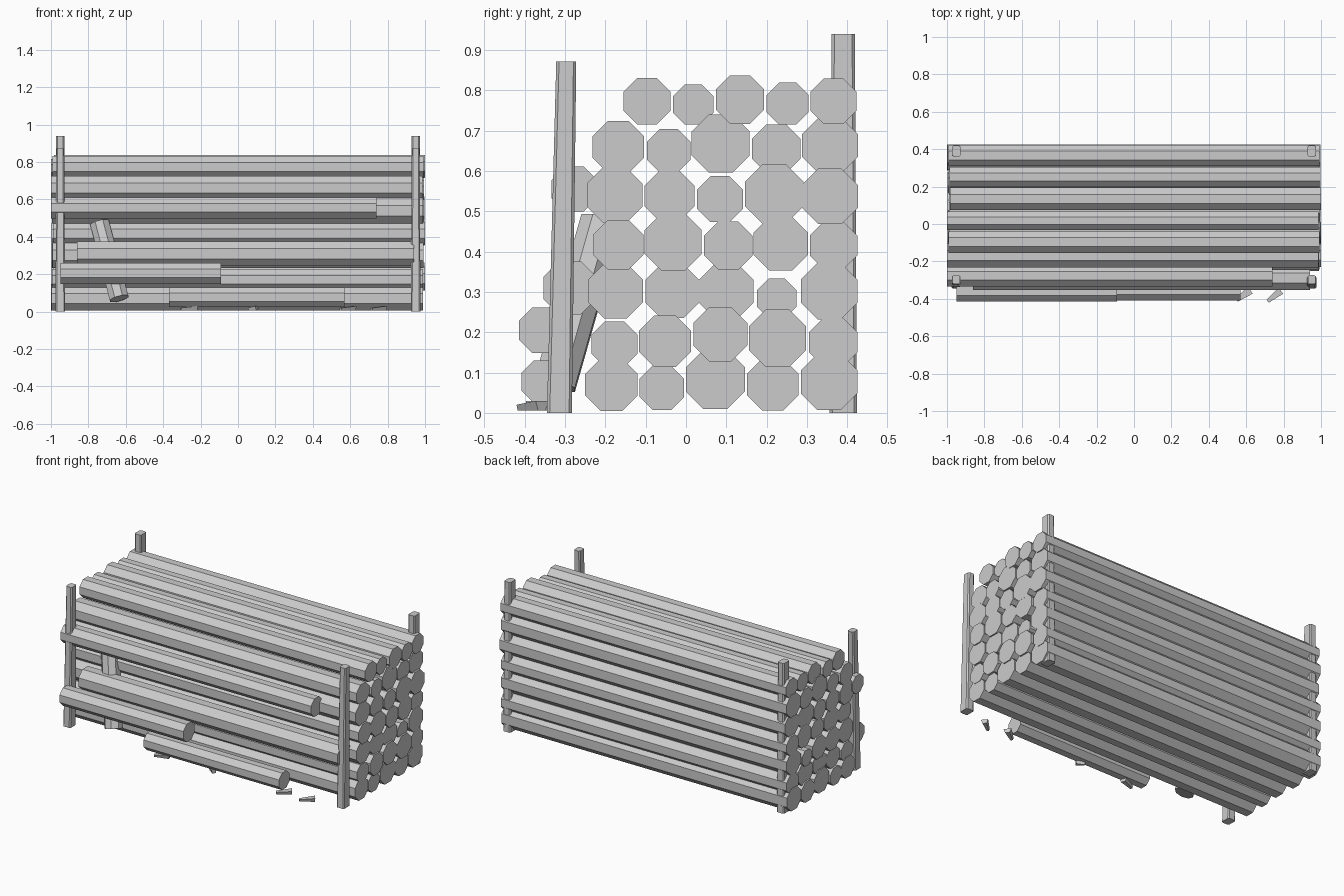
import bpy, bmesh, math, random
from mathutils import Vector, Matrix

random.seed(4)
cube = bpy.data.objects.get("Cube")
if cube:
    bpy.data.objects.remove(cube)

wood = bpy.data.materials.new("grey_wood")
wood.use_nodes = True
wood.diffuse_color = (0.6, 0.6, 0.6, 1)
wood.node_tree.nodes["Principled BSDF"].inputs["Base Color"].default_value = (0.6, 0.6, 0.6, 1)


def finish(name, bm):
    bmesh.ops.recalc_face_normals(bm, faces=bm.faces)
    mesh = bpy.data.meshes.new(name)
    bm.to_mesh(mesh)
    bm.free()
    mesh.materials.append(wood)
    obj = bpy.data.objects.new(name, mesh)
    bpy.context.collection.objects.link(obj)
    return obj


def log(name, start, end, r):
    """Eight-sided log between two points, r measured to the flats."""
    start, end = Vector(start), Vector(end)
    axis = end - start
    bm = bmesh.new()
    R = r / math.cos(math.pi / 8)
    bmesh.ops.create_cone(bm, cap_ends=True, segments=8, radius1=R, radius2=R,
                          depth=axis.length,
                          matrix=Matrix.Rotation(math.pi / 8, 4, 'Z'))
    turn = axis.to_track_quat('Z', 'Y').to_matrix().to_4x4()
    bm.transform(Matrix.Translation((start + end) / 2) @ turn)
    return finish(name, bm)


def post(name, x, y0, y1, height, wx, wy, taper):
    """Upright with bevelled corners, leaning from y0 to y1."""
    bm = bmesh.new()
    bmesh.ops.create_cube(bm, size=1)
    uprights = [e for e in bm.edges
                if abs(e.verts[0].co.z - e.verts[1].co.z) > 0.5]
    for v in bm.verts:
        top = v.co.z > 0
        s = taper if top else 1
        v.co = Vector((x + v.co.x * wx * s, (y1 if top else y0) + v.co.y * wy * s,
                       height if top else 0))
    bmesh.ops.bevel(bm, geom=uprights, offset=0.007, segments=1, affect='EDGES')
    return finish(name, bm)


def splinter(name, x, y, angle, length, width):
    """Small wedge lying on the ground."""
    bm = bmesh.new()
    bmesh.ops.create_cube(bm, size=1)
    for v in bm.verts:
        s = 0.5 if v.co.x > 0 else 1
        if v.co.z < 0:
            s *= 0.6
        v.co = Vector((v.co.x * length, v.co.y * width * s,
                       0.006 + (v.co.z + 0.5) * (0.014 if v.co.x > 0 else 0.024)))
    bm.transform(Matrix.Translation((x, y, 0)) @ Matrix.Rotation(math.radians(angle), 4, 'Z'))
    return finish(name, bm)


# Stacked logs, one row per layer: (y, z, radius)
rows = [
    [(-.185, .07, .065), (-.06, .062, .055), (.073, .083, .073), (.215, .07, .064), (.355, .077, .07)],
    [(-.177, .17, .057), (-.052, .178, .064), (.085, .195, .067), (.227, .185, .071), (.365, .175, .06)],
    [(-.175, .302, .068), (-.034, .302, .067), (.1, .302, .068), (.225, .284, .049), (.355, .302, .07)],
    [(-.168, .417, .062), (-.032, .424, .071), (.105, .415, .06), (.235, .42, .067), (.366, .415, .059)],
    [(-.177, .54, .069), (-.041, .538, .062), (.084, .53, .057), (.219, .543, .073), (.357, .537, .069)],
    [(-.168, .66, .064), (-.043, .65, .054), (.086, .668, .072), (.224, .655, .06), (.357, .663, .069)],
    [(-.097, .773, .058), (.018, .765, .05), (.134, .777, .06), (.252, .767, .052), (.366, .773, .057)],
]
for i, row in enumerate(rows):
    for j, (y, z, r) in enumerate(row):
        shift = random.uniform(-0.008, 0.008)
        log(f"stacked_log_{i}_{j}", (shift - 0.992, y, z), (shift + 0.992, y, z), r)

# Broken and loose logs at the front
log("upper_broken_log", (-1, -.277, .555), (.74, -.277, .555), .056)
log("long_loose_log", (-.86, -.288, .31), (.94, -.288, .31), .066)
log("short_loose_log", (-.95, -.358, .205), (-.09, -.358, .205), .056)
log("ground_log", (-.37, -.355, .077), (.57, -.355, .077), .053)
log("leaning_log", (-.635, -.325, .07), (-.74, -.21, .475), .051)

# Corner uprights
for side, x in (("left", .95), ("right", -.95)):
    post(f"front_{side}_post", x, -.314, -.297, .872, .052, .062, .8)
    post(f"back_{side}_post", x, .39, .39, .94, .052, .068, .85)

# Splinters on the ground
splinter("splinter_a", -.265, -.375, 200, .09, .045)
splinter("splinter_b", .08, -.37, 150, .05, .035)
splinter("splinter_c", .585, -.38, 215, .09, .045)
splinter("splinter_d", .75, -.385, 218, .09, .04)
